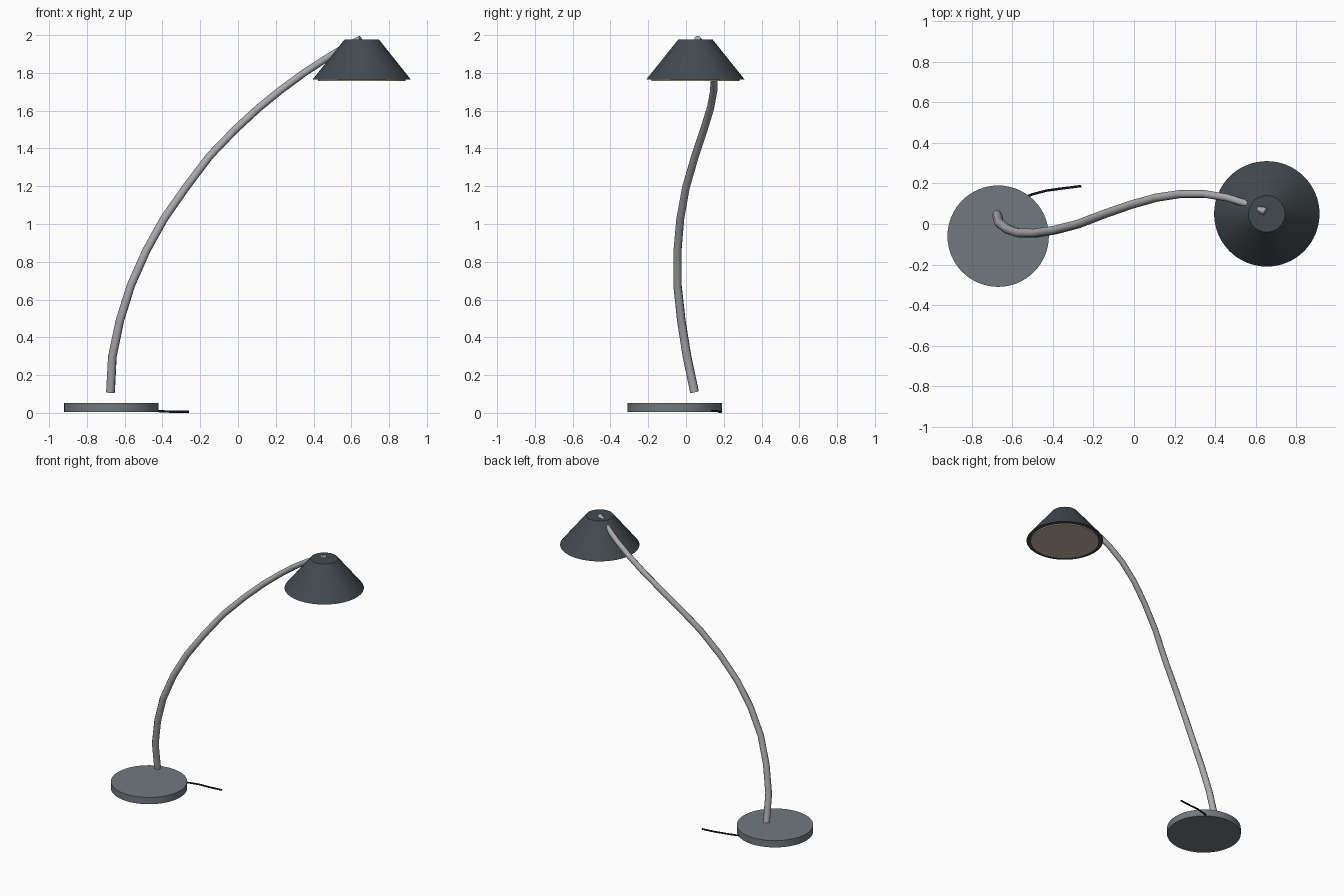
import bpy, bmesh

cube = bpy.data.objects.get("Cube")
if cube:
    bpy.data.objects.remove(cube)


def material(name, rgb):
    m = bpy.data.materials.new(name)
    m.use_nodes = True
    m.diffuse_color = (*rgb, 1)
    m.node_tree.nodes["Principled BSDF"].inputs["Base Color"].default_value = (*rgb, 1)
    return m


steel = material("brushed steel", (0.40, 0.40, 0.42))
grey = material("base grey", (0.17, 0.19, 0.21))
charcoal = material("shade charcoal", (0.055, 0.068, 0.078))
cream = material("diffuser cream", (0.55, 0.46, 0.36))
black = material("cord black", (0.01, 0.01, 0.012))


def frustum(name, centre, r_low, r_high, z_low, z_high, mat, sides=64):
    bm = bmesh.new()
    bmesh.ops.create_cone(bm, cap_ends=True, segments=sides, radius1=r_low,
                          radius2=r_high, depth=z_high - z_low)
    mesh = bpy.data.meshes.new(name)
    bm.to_mesh(mesh)
    bm.free()
    mesh.materials.append(mat)
    obj = bpy.data.objects.new(name, mesh)
    obj.location = (*centre, (z_low + z_high) / 2)
    bpy.context.collection.objects.link(obj)
    return obj


def tube(name, points, radius, mat, end_scale=1.0, resolution=2):
    curve = bpy.data.curves.new(name, "CURVE")
    curve.dimensions = "3D"
    curve.bevel_depth = radius
    curve.bevel_resolution = resolution
    curve.use_fill_caps = True
    spline = curve.splines.new("POLY")
    spline.points.add(len(points) - 1)
    for i, (point, co) in enumerate(zip(spline.points, points)):
        point.co = (*co, 1)
        point.radius = 1 + (end_scale - 1) * i / (len(points) - 1)
    curve.materials.append(mat)
    obj = bpy.data.objects.new(name, curve)
    bpy.context.collection.objects.link(obj)
    return obj


# Weighted round foot
base = frustum("base", (-0.67, -0.06), 0.25, 0.25, 0.004, 0.053, grey)

# Curved arm of straight segments, ending just above the shade
arm = tube("arm", [
    (-0.675, 0.045, 0.11), (-0.665, 0.005, 0.30), (-0.625, -0.025, 0.49),
    (-0.567, -0.045, 0.675), (-0.485, -0.045, 0.86), (-0.39, -0.03, 1.03),
    (-0.275, 0.0, 1.195), (-0.15, 0.048, 1.36), (-0.015, 0.095, 1.50),
    (0.11, 0.13, 1.615), (0.23, 0.148, 1.712), (0.35, 0.148, 1.80),
    (0.46, 0.13, 1.872), (0.555, 0.10, 1.93), (0.65, 0.06, 1.98)],
    0.024, steel, end_scale=0.78)

# Conical shade and the diffuser disc in its mouth
shade = frustum("shade", (0.655, 0.05), 0.26, 0.09, 1.765, 1.978, charcoal)
diffuser = frustum("diffuser", (0.655, 0.05), 0.232, 0.232, 1.757, 1.775, cream)

# Power cord lying on the floor behind the base
cord = tube("cord", [(-0.54, 0.13, 0.01), (-0.50, 0.147, 0.01), (-0.43, 0.165, 0.01),
                     (-0.35, 0.176, 0.006), (-0.26, 0.187, 0.006)], 0.006, black)

# Smooth shading with sharp rims
bpy.ops.object.select_all(action="DESELECT")
for obj in (base, shade, diffuser):
    obj.select_set(True)
    bpy.context.view_layer.objects.active = obj
bpy.ops.object.shade_smooth_by_angle()
